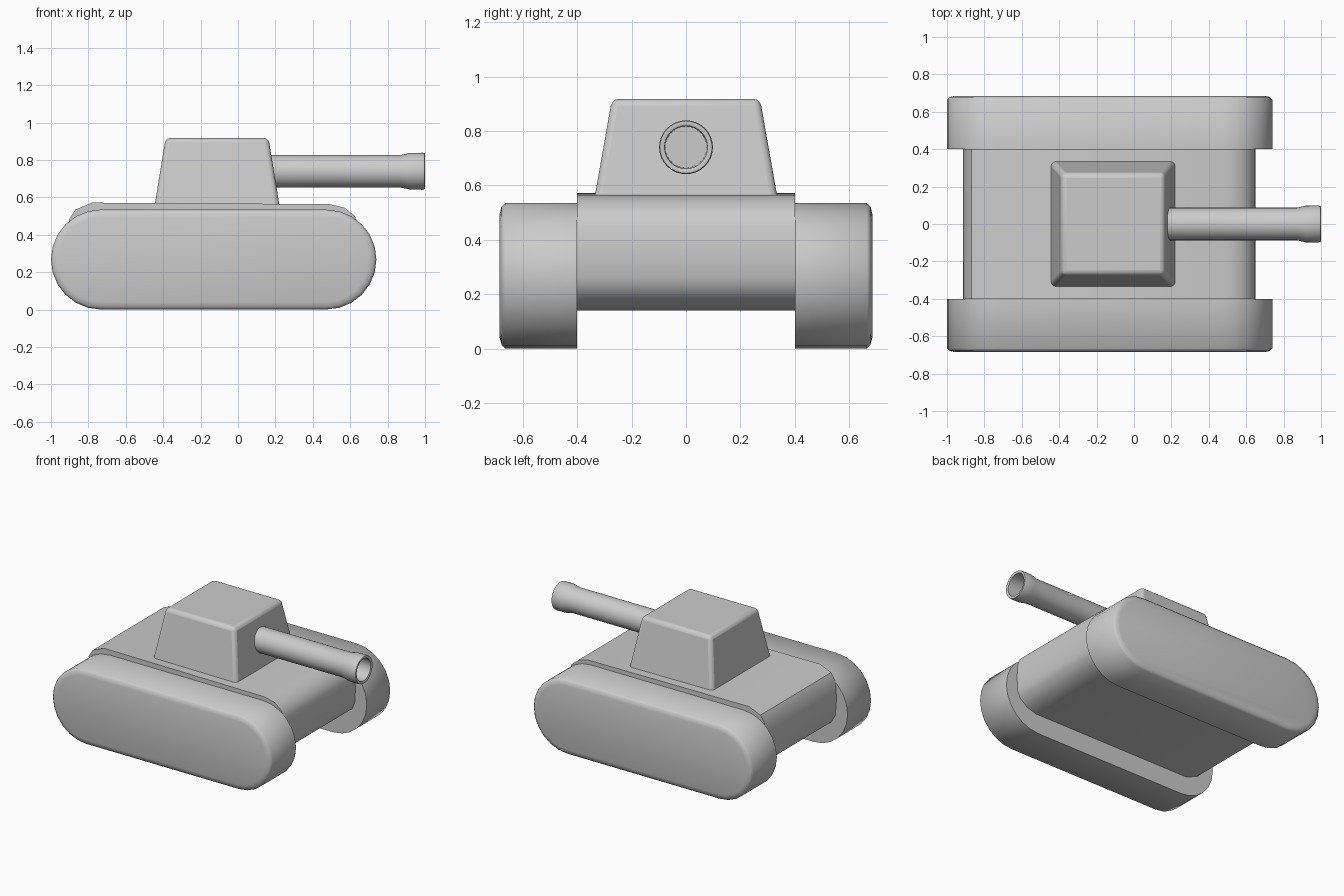
import bpy, math

if "Cube" in bpy.data.objects:
    bpy.data.objects.remove(bpy.data.objects["Cube"])


def make(name, verts, faces, angle=35):
    mesh = bpy.data.meshes.new(name)
    mesh.from_pydata(verts, [], faces)
    obj = bpy.data.objects.new(name, mesh)
    bpy.context.collection.objects.link(obj)
    bpy.ops.object.select_all(action='DESELECT')
    obj.select_set(True)
    bpy.context.view_layer.objects.active = obj
    bpy.ops.object.shade_smooth_by_angle(angle=math.radians(angle))
    return obj


def loft(name, rings, caps=(True, True), angle=35):
    """Skin a stack of equal-length closed rings."""
    n = len(rings[0])
    verts = [p for r in rings for p in r]
    faces = [(k * n + i, k * n + (i + 1) % n, (k + 1) * n + (i + 1) % n, (k + 1) * n + i)
             for k in range(len(rings) - 1) for i in range(n)]
    if caps[0]:
        faces.append(tuple(reversed(range(n))))
    if caps[1]:
        faces.append(tuple(range(len(verts) - n, len(verts))))
    return make(name, verts, faces, angle)


def stadium(y, inset, steps=12):
    """Track side outline, shrunk inward by inset."""
    r, pts = 0.267, []
    for cx, start in ((0.473, -90), (-0.733, 90)):
        for i in range(steps + 1):
            a = math.radians(start + 180 * i / steps)
            pts.append((cx + (r - inset) * math.cos(a), y, r + 0.001 + (r - inset) * math.sin(a)))
    return pts


# Tracks: rounded slabs with a softened outer rim
levels = [(0.40, 0), (0.665, 0), (0.678, 0.013), (0.685, 0.04)]
loft("left_track", [[*reversed(stadium(y, d))] for y, d in levels], angle=50)
loft("right_track", [stadium(-y, d) for y, d in levels], angle=50)

# Hull between the tracks
top = [(0.65, 0.355), (0.645, 0.45), (0.625, 0.50), (0.57, 0.545), (0.49, 0.564),
       (-0.78, 0.572), (-0.87, 0.535), (-0.902, 0.485), (-0.913, 0.355)]
bottom = [(-0.902, 0.235), (-0.87, 0.18), (-0.78, 0.14),
          (0.49, 0.14), (0.57, 0.165), (0.625, 0.21), (0.645, 0.26)]
loft("hull", [[(x, y, z) for x, z in top + bottom] for y in (0.40, -0.40)])


# Turret: tapered block with rounded edges
def rect(x0, x1, y, z):
    return [(x0, -y, z), (x1, -y, z), (x1, y, z), (x0, y, z)]


turret = loft("turret", [rect(-0.445, 0.221, 0.335, 0.562), rect(-0.387, 0.163, 0.272, 0.918)])
bevel = turret.modifiers.new("rounded_edges", 'BEVEL')
bevel.width, bevel.segments = 0.025, 3
bevel.limit_method = 'WEIGHT'
weights = turret.data.attributes.new("bevel_weight_edge", 'FLOAT', 'EDGE')
for e in turret.data.edges:
    on_base = all(turret.data.vertices[v].co.z < 0.6 for v in e.vertices)
    weights.data[e.index].value = 0.0 if on_base else 1.0

# Gun barrel: turned profile with flared hollow muzzle
profile = [(0.15, 0.087), (0.87, 0.087), (0.92, 0.098), (0.985, 0.099), (0.998, 0.096),
           (1.0, 0.09), (0.995, 0.079), (0.80, 0.076)]
sides = 32
loft("gun_barrel", [[(x, r * math.cos(2 * math.pi * i / sides),
                      0.74 + r * math.sin(2 * math.pi * i / sides)) for i in range(sides)]
                    for x, r in profile], angle=50)
